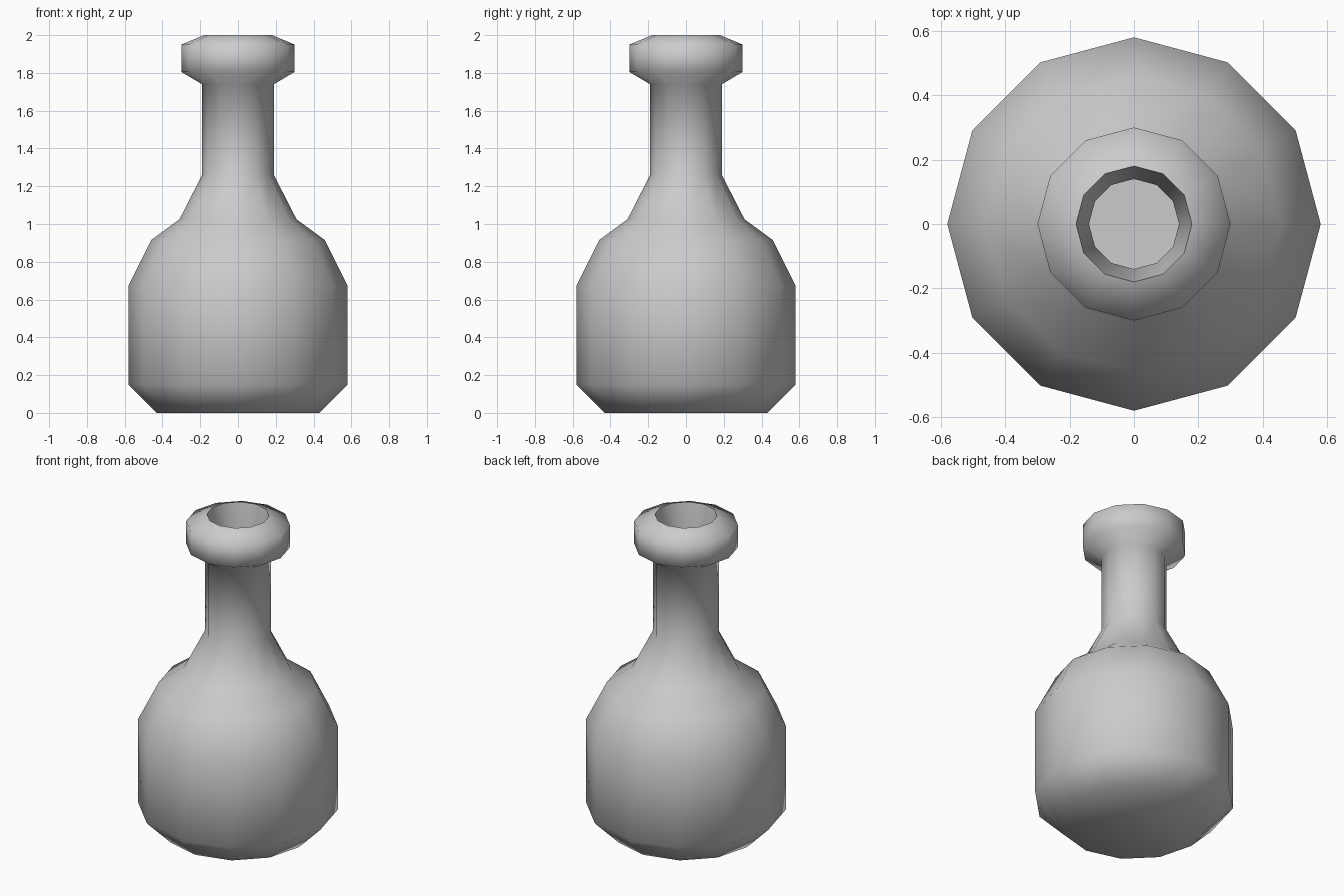
import bpy
import bmesh
import math

SIDES = 12

default = bpy.data.objects.get("Cube")
if default:
    bpy.data.objects.remove(default, do_unlink=True)

grey = bpy.data.materials.new("plain_grey")
grey.use_nodes = True
colour = (0.6, 0.6, 0.6, 1)
grey.diffuse_color = colour
grey.node_tree.nodes["Principled BSDF"].inputs["Base Color"].default_value = colour


def lathe(name, profile):
    """Sweep a (radius, height) profile round z and cap both ends."""
    bm = bmesh.new()
    rings = []
    for radius, z in profile:
        angles = [math.tau * i / SIDES for i in range(SIDES)]
        rings.append([bm.verts.new((radius * math.cos(a), radius * math.sin(a), z))
                      for a in angles])
    for low, high in zip(rings, rings[1:]):
        for i in range(SIDES):
            j = (i + 1) % SIDES
            bm.faces.new((low[i], low[j], high[j], high[i]))
    bm.faces.new(rings[0][::-1])
    bm.faces.new(rings[-1])
    mesh = bpy.data.meshes.new(name)
    bm.to_mesh(mesh)
    bm.free()
    mesh.materials.append(grey)
    obj = bpy.data.objects.new(name, mesh)
    bpy.context.collection.objects.link(obj)
    return obj


# Outer wall from base to lip, then down the inside of the neck
body = [(0.43, 0), (0.58, 0.15), (0.58, 0.675), (0.46, 0.915)]
neck = [(0.31, 1.025), (0.19, 1.26), (0.19, 1.74)]
lip = [(0.30, 1.805), (0.30, 1.95), (0.18, 2.0)]
bore = [(0.14, 1.74), (0.14, 1.26)]
bottle = lathe("bottle", body + neck + lip + bore)

# Smooth sides with a crisp mouth and inner floor
bpy.ops.object.select_all(action="DESELECT")
bottle.select_set(True)
bpy.context.view_layer.objects.active = bottle
bpy.ops.object.shade_smooth_by_angle(angle=math.radians(75))
